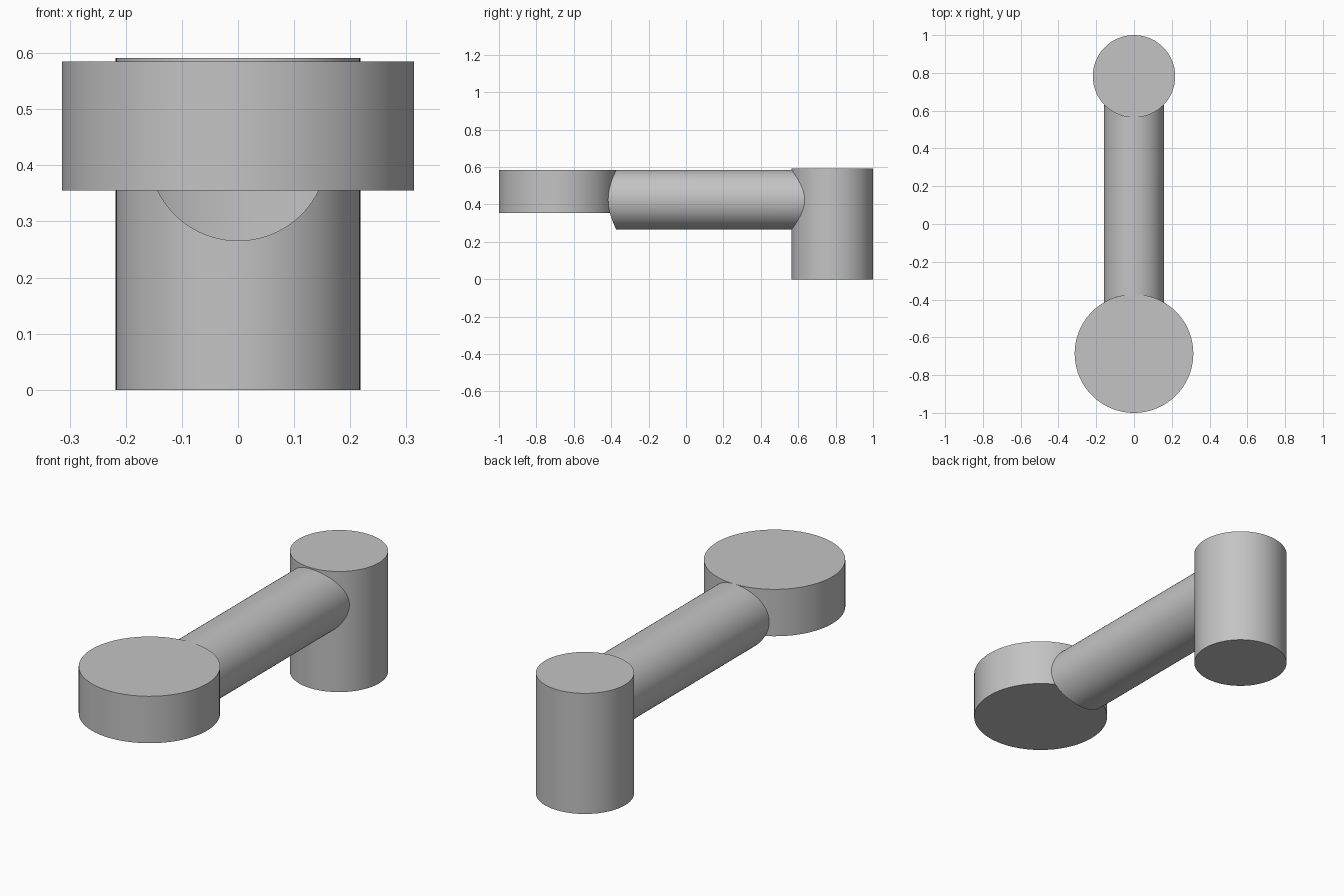
import bpy
import bmesh
from math import cos, sin, sqrt, pi, radians

cube = bpy.data.objects.get("Cube")
if cube:
    bpy.data.objects.remove(cube, do_unlink=True)

grey = bpy.data.materials.new("plain grey")
grey.use_nodes = True
colour = (0.55, 0.55, 0.55, 1)
grey.diffuse_color = colour
grey.node_tree.nodes["Principled BSDF"].inputs["Base Color"].default_value = colour

SEGMENTS = 96


def finish(obj):
    obj.data.materials.append(grey)
    bpy.ops.object.select_all(action='DESELECT')
    obj.select_set(True)
    bpy.context.view_layer.objects.active = obj
    bpy.ops.object.shade_smooth_by_angle(angle=radians(30))


def upright_cylinder(name, radius, y, bottom, top):
    bpy.ops.mesh.primitive_cylinder_add(
        vertices=SEGMENTS, radius=radius, depth=top - bottom,
        location=(0, y, (bottom + top) / 2))
    obj = bpy.context.object
    obj.name = name
    finish(obj)


DISC_R, DISC_Y = 0.314, -0.686
POST_R, POST_Y = 0.218, 0.782
ROD_R, ROD_Z = 0.16, 0.425

# Upright end pieces
upright_cylinder("front_disc", DISC_R, DISC_Y, 0.355, 0.585)
upright_cylinder("rear_post", POST_R, POST_Y, 0, 0.591)

# Connecting rod, with both ends hollowed to fit the round walls they meet
bm = bmesh.new()
front, back = [], []
for i in range(SEGMENTS):
    a = 2 * pi * i / SEGMENTS
    x, z = ROD_R * cos(a), ROD_Z + ROD_R * sin(a)
    front.append(bm.verts.new((x, DISC_Y + sqrt(DISC_R**2 - x * x), z)))
    back.append(bm.verts.new((x, POST_Y - sqrt(POST_R**2 - x * x), z)))
for i in range(SEGMENTS):
    j = (i + 1) % SEGMENTS
    bm.faces.new((front[i], front[j], back[j], back[i]))

# Vertical strips close each hollow end
for ring in (front, back):
    for i in range(SEGMENTS // 2):
        corners = [ring[i], ring[i + 1], ring[-i - 1], ring[-i % SEGMENTS]]
        bm.faces.new(list(dict.fromkeys(corners)))
bmesh.ops.recalc_face_normals(bm, faces=bm.faces)
mesh = bpy.data.meshes.new("connecting_rod")
bm.to_mesh(mesh)
bm.free()
rod = bpy.data.objects.new("connecting_rod", mesh)
bpy.context.collection.objects.link(rod)
finish(rod)
